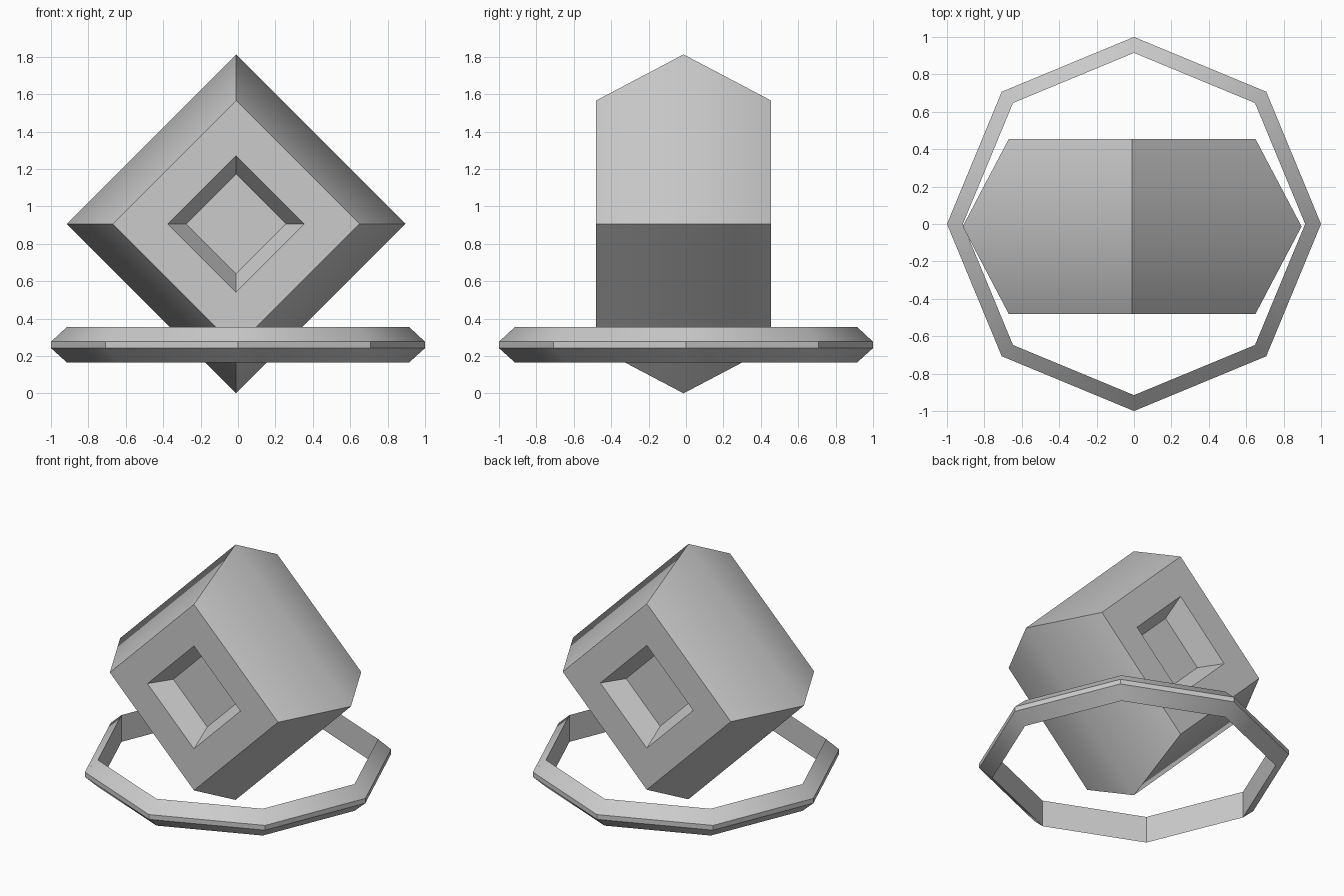
import bpy, bmesh, math

if "Cube" in bpy.data.objects:
    bpy.data.objects.remove(bpy.data.objects["Cube"], do_unlink=True)

# Single flat grey
grey = bpy.data.materials.new("plain_grey")
grey.use_nodes = True
colour = (0.6, 0.6, 0.6, 1)
grey.diffuse_color = colour
grey.node_tree.nodes["Principled BSDF"].inputs["Base Color"].default_value = colour


def turned_part(name, profile, sides, place, closed):
    """Sweep (radius, along) points around an axis; cap the ends or close the loop."""
    bm = bmesh.new()
    rings = []
    for radius, along in profile:
        ring = []
        for i in range(sides):
            a = math.tau * i / sides
            ring.append(bm.verts.new(place(radius * math.cos(a), radius * math.sin(a), along)))
        rings.append(ring)
    pairs = list(zip(rings, rings[1:]))
    if closed:
        pairs.append((rings[-1], rings[0]))
    else:
        bm.faces.new(rings[0])
        bm.faces.new(rings[-1])
    for low, high in pairs:
        for i in range(sides):
            j = (i + 1) % sides
            bm.faces.new((low[i], low[j], high[j], high[i]))
    bmesh.ops.recalc_face_normals(bm, faces=bm.faces)
    mesh = bpy.data.meshes.new(name)
    bm.to_mesh(mesh)
    bm.free()
    mesh.materials.append(grey)
    obj = bpy.data.objects.new(name, mesh)
    bpy.context.collection.objects.link(obj)
    bpy.ops.object.select_all(action="DESELECT")
    obj.select_set(True)
    bpy.context.view_layer.objects.active = obj
    bpy.ops.object.shade_smooth_by_angle(angle=math.radians(42))
    return obj


# Diamond block: recess floor, recess rim, face edge, then the widest ridge, mirrored to the back
half = [(0.267, -0.317), (0.365, -0.467), (0.66, -0.467)]
block_profile = half + [(0.906, 0)] + [(r, -d) for r, d in reversed(half)]
turned_part("diamond_block", block_profile, 4,
            lambda u, v, w: (u - 0.01, w - 0.013, v + 0.906), closed=False)

# Eight-sided hoop with bevelled outer edge
hoop_profile = [(0.915, 0.165), (1, 0.242), (1, 0.276), (0.915, 0.355)]
turned_part("hoop", hoop_profile, 8, lambda u, v, w: (u, v, w), closed=True)
